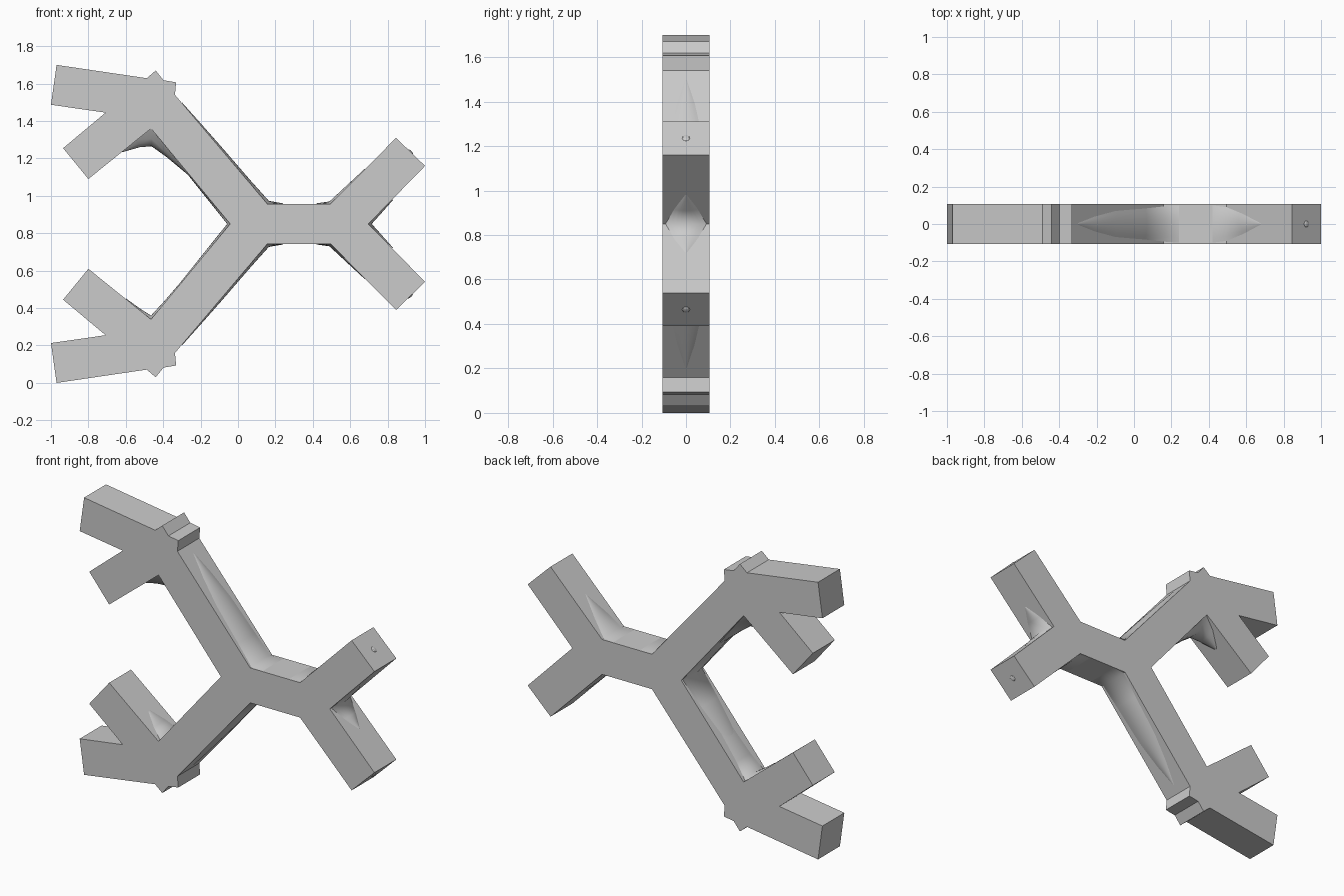
import bpy, bmesh
from mathutils import Vector

MID = 0.85      # height of the symmetry plane
HALF = 0.106    # half thickness in y


def finish(name, bm):
    me = bpy.data.meshes.new(name)
    bm.to_mesh(me)
    bm.free()
    ob = bpy.data.objects.new(name, me)
    bpy.context.collection.objects.link(ob)
    return ob


# Branching frame: upper half of the outline, mirrored below
upper = [(0.697, 0.85), (1.0, 1.16), (0.845, 1.31), (0.495, 0.957),
         (0.157, 0.957), (-0.337, 1.54), (-0.331, 1.607), (-0.398, 1.618),
         (-0.44, 1.67), (-0.488, 1.629), (-0.97, 1.70), (-1.0, 1.487),
         (-0.708, 1.445), (-0.935, 1.255), (-0.80, 1.09), (-0.465, 1.36),
         (-0.042, 0.85)]
outline = upper + [(x, 2 * MID - z) for x, z in reversed(upper[1:-1])]
bm = bmesh.new()
face = bm.faces.new([bm.verts.new((x, -HALF, z)) for x, z in outline])
ext = bmesh.ops.extrude_face_region(bm, geom=[face])
bmesh.ops.translate(bm, vec=(0, 2 * HALF, 0),
                    verts=[v for v in ext["geom"] if isinstance(v, bmesh.types.BMVert)])
bmesh.ops.recalc_face_normals(bm, faces=bm.faces)
bmesh.ops.triangulate(bm, faces=[f for f in bm.faces if len(f.verts) > 4])
finish("branch_frame", bm)


# Rounded swelling along a corner: stations are (x, z, bulge_x, bulge_z, half width)
def swelling(name, stations, flip=False, power=2, n=8):
    bm = bmesh.new()
    rows = []
    for x, z, ox, oz, w in stations:
        row = []
        for i in range(n + 1):
            u = 2 * i / n - 1
            k = 1 - abs(u) ** power
            h = z + oz * k
            row.append(bm.verts.new((x + ox * k, w * u, 2 * MID - h if flip else h)))
        rows.append(row)
    total = 0
    for j in range(len(rows) - 1):
        a, b = stations[j], stations[j + 1]
        out = Vector((a[2] + b[2], 0, (a[3] + b[3]) * (-1 if flip else 1)))
        for i in range(n):
            f = bm.faces.new((rows[j][i], rows[j][i + 1], rows[j + 1][i + 1], rows[j + 1][i]))
            f.smooth = True
            f.normal_update()
            total += f.normal.dot(out) * f.calc_area()
    if total < 0:
        bmesh.ops.reverse_faces(bm, faces=bm.faces)
    return finish(name, bm)


# Swellings in the two notches on the symmetry plane
swelling("right_notch_swelling",
         [(0.825, 0.98, 0.003, -0.003, 0.003), (0.76, 0.915, 0.008, -0.006, 0.055),
          (0.697, 0.85, 0.018, 0, 0.092),
          (0.76, 0.785, 0.008, 0.006, 0.055), (0.825, 0.72, 0.003, 0.003, 0.003)])
swelling("left_notch_swelling",
         [(-0.30, 1.161, -0.004, -0.003, 0.05), (-0.16, 0.992, -0.008, -0.005, 0.08),
          (-0.042, 0.85, -0.016, 0, 0.094),
          (-0.16, 0.708, -0.008, 0.005, 0.08), (-0.30, 0.539, -0.004, 0.003, 0.05)])

for side, flip in (("upper", False), ("lower", True)):
    # Outer corner of the short arm
    swelling(side + "_short_arm_swelling",
             [(0.68, 1.143, -0.002, 0.002, 0.003), (0.58, 1.043, -0.006, 0.006, 0.055),
              (0.495, 0.957, -0.006, 0.013, 0.09), (0.42, 0.957, 0, 0.003, 0.1)], flip)
    # Outer side of the long diagonal arm
    swelling(side + "_long_arm_swelling",
             [(-0.30, 1.496, 0.002, 0.002, 0.004), (-0.21, 1.39, 0.005, 0.004, 0.04),
              (-0.10, 1.26, 0.008, 0.006, 0.07), (0.06, 1.072, 0.009, 0.008, 0.083),
              (0.157, 0.957, 0.008, 0.016, 0.094), (0.24, 0.957, 0, 0.003, 0.1)], flip)
    # Tiny tip on the end of the short arm
    bm = bmesh.new()
    bmesh.ops.create_uvsphere(bm, u_segments=8, v_segments=6, radius=0.018)
    bmesh.ops.scale(bm, vec=(0.35, 1, 1), verts=bm.verts)
    tip = finish(side + "_arm_tip", bm)
    tip.location = (0.922, 0, 2 * MID - 1.235 if flip else 1.235)
    tip.rotation_euler.y = 0.785 if flip else -0.785

# Crook between the long arm and its inner fork: a deep web above, a slight one below
swelling("upper_crook_web",
         [(-0.62, 1.235, 0, -0.002, 0.01), (-0.54, 1.30, 0.015, -0.04, 0.07),
          (-0.465, 1.36, 0.003, -0.095, 0.1), (-0.37, 1.245, -0.015, -0.035, 0.085),
          (-0.26, 1.113, -0.004, -0.004, 0.06)], power=3)
swelling("lower_crook_swelling",
         [(-0.60, 1.251, 0.002, -0.002, 0.01), (-0.53, 1.308, 0.005, -0.006, 0.06),
          (-0.465, 1.36, 0, -0.02, 0.09), (-0.39, 1.27, -0.006, -0.005, 0.07),
          (-0.28, 1.137, -0.003, -0.003, 0.055)], flip=True)
